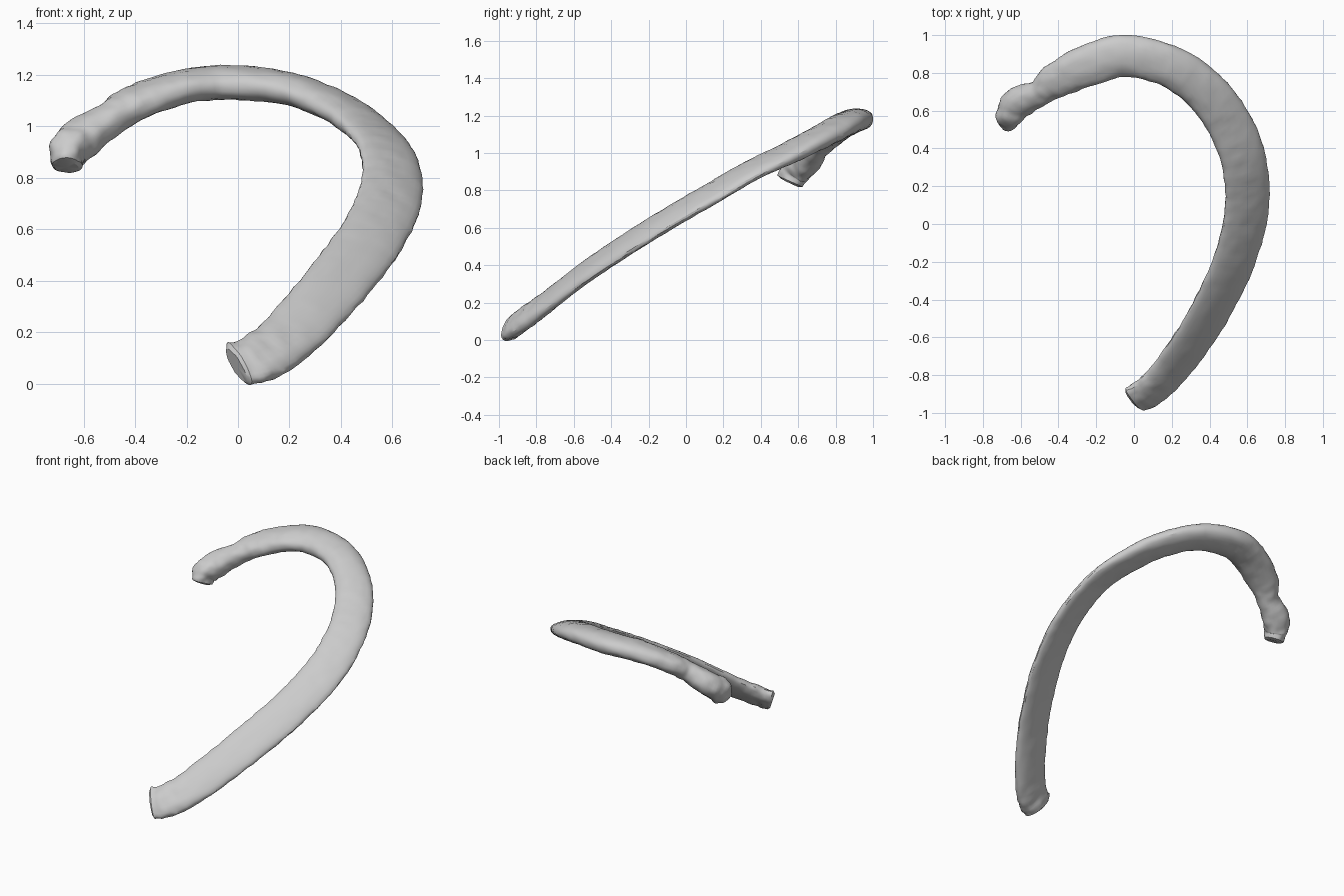
import bpy
import bmesh
import math
from mathutils import Vector, noise

cube = bpy.data.objects.get("Cube")
if cube:
    bpy.data.objects.remove(cube)

# Centreline stations from head to tip: x, y, z, half width, half thickness
STATIONS = [Vector(s) for s in (
    (-.665, .555, .84, .055, .065), (-.66, .585, .9, .07, .08),
    (-.605, .645, .955, .085, .075), (-.5, .695, 1.025, .07, .065),
    (-.41, .76, 1.085, .095, .062), (-.23, .845, 1.15, .11, .062),
    (-.04, .89, 1.17, .112, .064), (.2, .83, 1.145, .11, .06),
    (.39, .69, 1.07, .115, .054), (.51, .52, .985, .12, .046),
    (.58, .34, .9, .122, .04), (.6, .14, .785, .125, .038),
    (.575, -.05, .675, .125, .038), (.5, -.27, .54, .125, .038),
    (.36, -.54, .36, .122, .038), (.19, -.78, .175, .114, .044),
    (.08, -.885, .1, .11, .048), (-.005, -.93, .07, .1, .048))]
PLANE_NORMAL = Vector((0, -.52, .86)).normalized()
SIDES = 28
STEPS = 8


def spline(t):
    """Catmull-Rom point on the stations, with t counted in stations."""
    i = min(int(t), len(STATIONS) - 2)
    f = t - i
    p1, p2 = STATIONS[i], STATIONS[i + 1]
    p0 = STATIONS[i - 1] if i else 2 * p1 - p2
    p3 = STATIONS[i + 2] if i + 2 < len(STATIONS) else 2 * p2 - p1
    return (2 * p1 + (p2 - p0) * f + (2 * p0 - 5 * p1 + 4 * p2 - p3) * f * f
            + (3 * p1 - p0 - 3 * p2 + p3) * f ** 3) / 2


def add_ring(bm, t, scale):
    """One flattened oval section, its outer edge rolled downward past the head."""
    last = len(STATIONS) - 1
    point = spline(t)
    centre = Vector(point[:3])
    ahead, behind = spline(min(t + .1, last)), spline(max(t - .1, 0))
    tangent = (Vector(ahead[:3]) - Vector(behind[:3])).normalized()
    wide = PLANE_NORMAL.cross(tangent).normalized()
    thick = tangent.cross(wide)
    roll = math.radians(-21) * min(1, max(0, (t - 2) / 3))
    wide, thick = (wide * math.cos(roll) + thick * math.sin(roll),
                   thick * math.cos(roll) - wide * math.sin(roll))
    ring = []
    for k in range(SIDES):
        angle = math.tau * k / SIDES
        c, s = math.cos(angle), math.sin(angle)
        offset = (wide * math.copysign(abs(c) ** .9, c) * point[3]
                  + thick * math.copysign(abs(s) ** .9, s) * point[4]) * scale
        # Small bumps, stronger close to both ends
        near_end = max(0, 1 - min(t, last - t) / 2)
        bump = noise.noise((centre + offset) * 22) * (.006 + .008 * near_end)
        ring.append(bm.verts.new(centre + offset + offset.normalized() * bump))
    return ring


# Rib bone: one swept body with softened, closed ends
bm = bmesh.new()
count = (len(STATIONS) - 1) * STEPS
rings = [add_ring(bm, 0, .75)]
rings += [add_ring(bm, i / STEPS, 1) for i in range(1, count)]
rings.append(add_ring(bm, count / STEPS, .8))
for a, b in zip(rings, rings[1:]):
    for k in range(SIDES):
        n = (k + 1) % SIDES
        bm.faces.new((a[k], a[n], b[n], b[k]))
for ring in (rings[0], rings[-1]):
    middle = bm.verts.new(sum((v.co for v in ring), Vector()) / SIDES)
    for k in range(SIDES):
        bm.faces.new((ring[k], ring[(k + 1) % SIDES], middle))
bmesh.ops.recalc_face_normals(bm, faces=bm.faces)
mesh = bpy.data.meshes.new("rib_bone")
bm.to_mesh(mesh)
bm.free()

# Plain bone grey
grey = bpy.data.materials.new("bone_grey")
grey.use_nodes = True
colour = (.6, .6, .6, 1)
grey.diffuse_color = colour
grey.node_tree.nodes["Principled BSDF"].inputs["Base Color"].default_value = colour
mesh.materials.append(grey)

rib = bpy.data.objects.new("rib_bone", mesh)
bpy.context.collection.objects.link(rib)
bpy.context.view_layer.objects.active = rib
rib.select_set(True)
bpy.ops.object.shade_smooth_by_angle(angle=math.radians(30))
